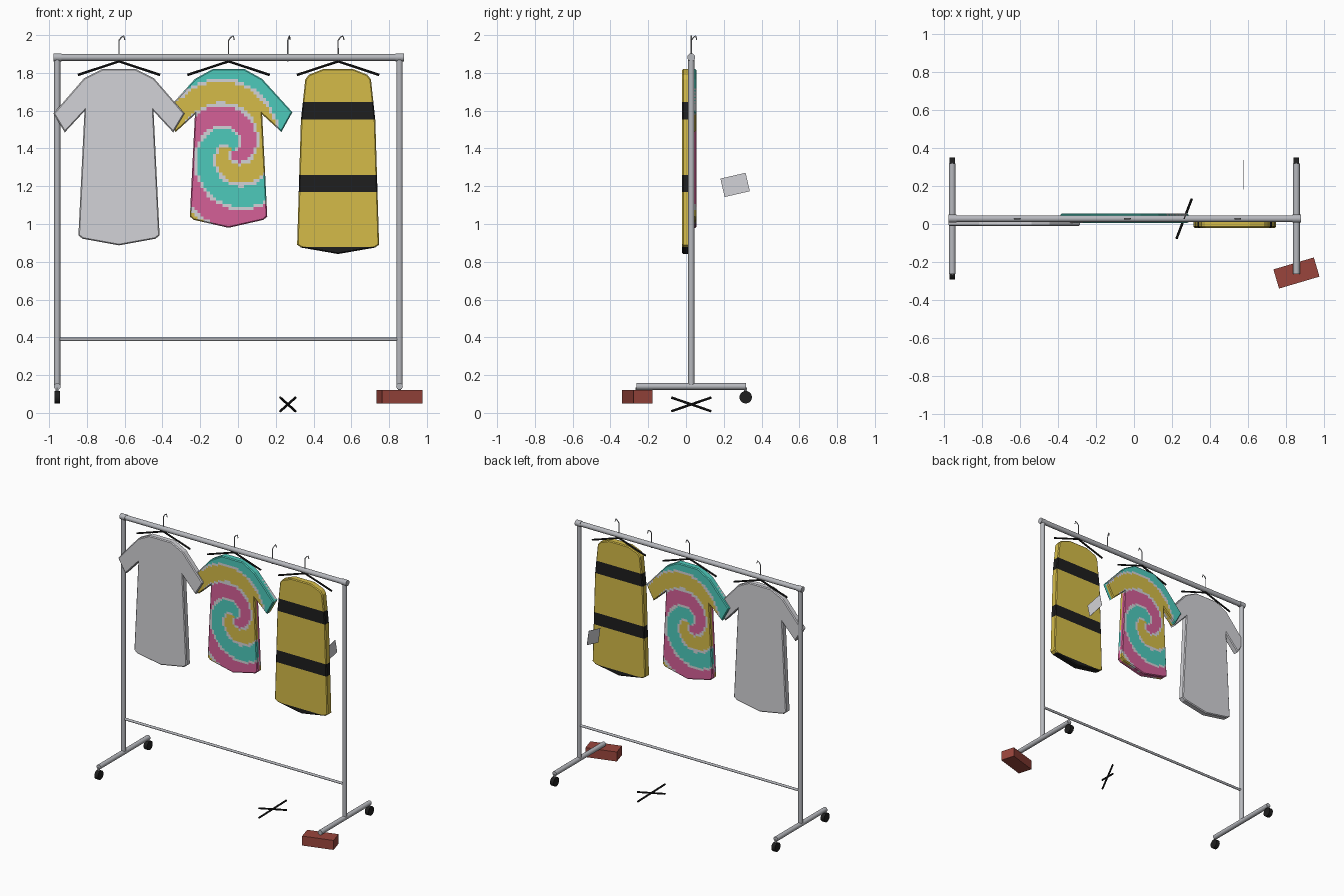
import bpy, bmesh, math
from mathutils import Vector, Matrix

if "Cube" in bpy.data.objects:
    bpy.data.objects.remove(bpy.data.objects["Cube"])


def mat(name, r, g, b):
    m = bpy.data.materials.new(name)
    m.diffuse_color = (r, g, b, 1)
    m.use_nodes = True
    m.node_tree.nodes["Principled BSDF"].inputs["Base Color"].default_value = m.diffuse_color
    return m


METAL = mat("rack metal", 0.47, 0.48, 0.51)
BLACK = mat("black", 0.013, 0.013, 0.013)
CLOTH = mat("pale grey cloth", 0.65, 0.65, 0.68)
YELLOW = mat("mustard yellow", 0.66, 0.5, 0.065)
TEAL = mat("turquoise", 0.075, 0.59, 0.5)
PINK = mat("pink", 0.66, 0.115, 0.31)
BRICK = mat("brick red", 0.32, 0.06, 0.045)

Y = 0.028                     # depth of the rail
LEFT, RIGHT = -0.957, 0.855   # post positions


def add(name, bm, *mats, smooth=False):
    me = bpy.data.meshes.new(name)
    bm.to_mesh(me)
    bm.free()
    ob = bpy.data.objects.new(name, me)
    bpy.context.collection.objects.link(ob)
    for m in mats:
        me.materials.append(m)
    if smooth:
        bpy.context.view_layer.objects.active = ob
        ob.select_set(True)
        bpy.ops.object.shade_smooth_by_angle(angle=math.radians(40))
        ob.select_set(False)
    return ob


def rod(name, a, b, r, m, seg=16):
    a, b = Vector(a), Vector(b)
    d = b - a
    bm = bmesh.new()
    bmesh.ops.create_cone(bm, cap_ends=True, segments=seg, radius1=r, radius2=r, depth=d.length,
                          matrix=Matrix.Translation((a + b) / 2) @ d.to_track_quat('Z', 'Y').to_matrix().to_4x4())
    return add(name, bm, m, smooth=True)


def box(name, loc, size, rot, m):
    bm = bmesh.new()
    bmesh.ops.create_cube(bm, size=1, matrix=Matrix.Translation(loc) @ rot @ Matrix.Diagonal((*size, 1)))
    return add(name, bm, m)


# Rack: rail, posts, lower bar, feet, wheels
rod("top_rail", (-0.975, Y, 1.882), (0.875, Y, 1.882), 0.018, METAL)
rod("lower_bar", (LEFT, Y, 0.389), (RIGHT, Y, 0.389), 0.009, METAL)
for side, x in (("left", LEFT), ("right", RIGHT)):
    rod(side + "_rail_cap", (x - 0.02, Y, 1.882), (x + 0.023, Y, 1.882), 0.021, METAL)
    rod(side + "_post", (x, Y, 0.135), (x, Y, 1.882), 0.0165, METAL)
    rod(side + "_foot", (x, Y - 0.29, 0.14), (x, Y + 0.29, 0.14), 0.0175, METAL)
    for end, y in (("front", Y - 0.288), ("back", Y + 0.288)):
        if (side, end) == ("right", "front"):
            continue          # this wheel is replaced by the brick
        rod(f"{side}_{end}_wheel", (x - 0.0145, y, 0.083), (x + 0.0145, y, 0.083), 0.033, BLACK, 20)
        rod(f"{side}_{end}_wheel_stem", (x, y, 0.083), (x, y, 0.135), 0.008, METAL, 8)

box("brick", (0.855, -0.258, 0.085), (0.222, 0.105, 0.07), Matrix.Rotation(math.radians(16.5), 4, 'Z'), BRICK)
box("loose_tag", (0.575, 0.26, 1.207), (0.002, 0.137, 0.1), Matrix.Rotation(math.radians(13), 4, 'X'), CLOTH)


# Hangers: wire hook plus two sloping arms
def hook(x, turn):
    cu = bpy.data.curves.new("hanger_hook", 'CURVE')
    cu.dimensions = '3D'
    cu.bevel_depth = 0.0035
    cu.bevel_resolution = 1
    cu.use_fill_caps = True
    pts = [(0, 1.86), (0, 1.972), (0.012, 1.988), (0.025, 1.996), (0.031, 1.975)]
    sp = cu.splines.new('POLY')
    sp.points.add(len(pts) - 1)
    for p, (u, z) in zip(sp.points, pts):
        p.co = (x + u * math.cos(turn), Y + u * math.sin(turn), z, 1)
    ob = bpy.data.objects.new("hanger_hook", cu)
    bpy.context.collection.objects.link(ob)
    cu.materials.append(METAL)


TURN = math.radians(69)
for x in (-0.63, -0.05, 0.53):
    hook(x, 0)
    for s in (-1, 1):
        rod("hanger_arm", (x, Y, 1.861), (x + s * 0.218, Y, 1.789), 0.0065, BLACK, 8)
hook(0.264, TURN)
# Fallen arms crossed on the floor
for s in (-1, 1):
    d = Vector((math.cos(TURN) * 0.112, math.sin(TURN) * 0.112, s * 0.036))
    c = Vector((0.264, Y, 0.045))
    rod("fallen_hanger_arm", c - d, c + d, 0.0065, BLACK, 8)


# Garments: mirrored half outlines given thickness and a small edge bevel
def garment(half, x, y0, y1):
    pts = half + [(-u, z) for u, z in reversed(half) if u > 0]
    bm = bmesh.new()
    f = bm.faces.new([bm.verts.new((u + x, y0, z)) for u, z in pts])
    ext = bmesh.ops.extrude_face_region(bm, geom=[f])
    bmesh.ops.translate(bm, vec=(0, y1 - y0, 0), verts=[v for v in ext["geom"] if isinstance(v, bmesh.types.BMVert)])
    bmesh.ops.recalc_face_normals(bm, faces=bm.faces)
    rim = [e for e in bm.edges if abs(e.verts[0].co.y - e.verts[1].co.y) < 1e-5]
    bmesh.ops.bevel(bm, geom=rim, offset=0.006, segments=1, affect='EDGES', profile=0.5)
    return bm


def cut(bm, co, no):
    bmesh.ops.bisect_plane(bm, geom=bm.verts[:] + bm.edges[:] + bm.faces[:], dist=1e-6, plane_co=co, plane_no=no)


shirt = [(0.09, 1.82), (0.185, 1.772), (0.347, 1.585), (0.287, 1.485), (0.183, 1.597),
         (0.215, 0.94), (0.193, 0.922), (0, 0.887)]
add("plain_shirt", garment(shirt, -0.63, -0.01, 0.036), CLOTH)

# Striped dress
dress = [(0.08, 1.82), (0.155, 1.79), (0.174, 1.765), (0.197, 1.55), (0.217, 0.89), (0.195, 0.875), (0, 0.841)]
bm = garment(dress, 0.53, -0.02, 0.03)
bands = [(1.552, 1.645), (1.17, 1.26), (0.0, 0.877)]
for lo, hi in bands:
    for z in (lo, hi):
        cut(bm, (0, 0, z), (0, 0, 1))
for f in bm.faces:
    z = f.calc_center_median().z
    f.material_index = int(any(lo < z < hi for lo, hi in bands))
add("striped_dress", bm, YELLOW, BLACK)

# Spiral-dyed shirt: cut into small cells, coloured by a three-arm spiral on each face
dyed = [(0.085, 1.82), (0.178, 1.768), (0.338, 1.592), (0.28, 1.487), (0.178, 1.58),
        (0.205, 1.04), (0.185, 1.022), (0, 0.98)]
CX, CY, CELL = -0.05, 0.03, 0.0165
bm = garment(dyed, CX, CY - 0.025, CY + 0.025)
cut(bm, (0, CY, 0), (0, 1, 0))
for i in range(-21, 22):
    cut(bm, (CX + i * CELL, 0, 0), (1, 0, 0))
for i in range(0, 52):
    cut(bm, (0, 0, 0.975 + i * CELL), (0, 0, 1))
for f in bm.faces:
    c = f.calc_center_median()
    # snap to the cell centre so slivers share their cell's colour
    u = (math.floor((c.x - CX) / CELL) + 0.5) * CELL
    v = 0.975 + (math.floor((c.z - 0.975) / CELL) + 0.5) * CELL - 1.39
    u = (u if c.y < CY else -u) - 0.016
    u *= 1.12
    r, a = math.hypot(u, v), math.degrees(math.atan2(v, u))
    phase = ((r - 0.016 - 0.00106 * a) / 0.127) % 3
    edge = abs(phase - round(phase))
    f.material_index = 3 if edge < 0.075 else int(phase)
add("spiral_dyed_shirt", bm, PINK, YELLOW, TEAL, CLOTH)
